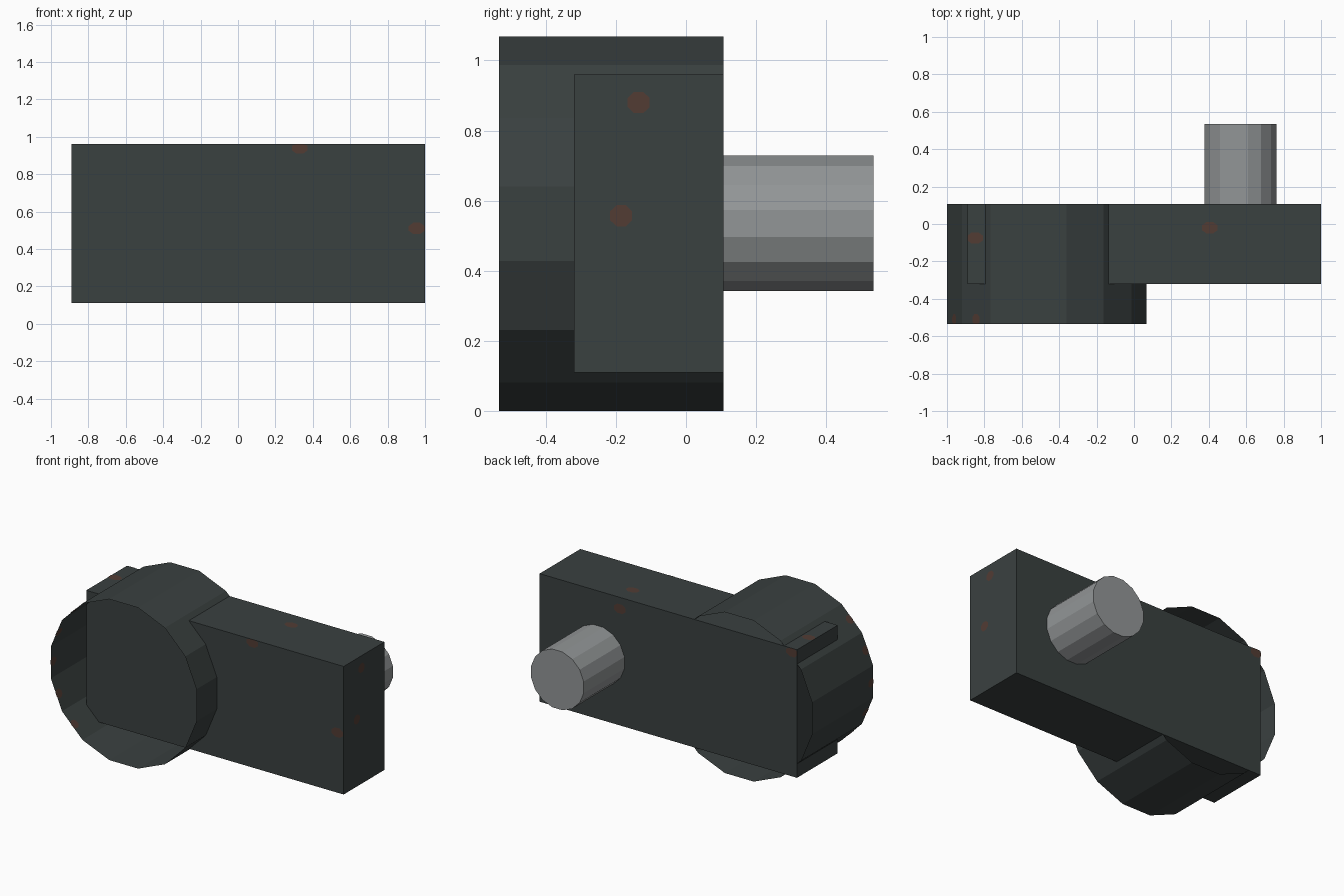
import bpy
import bmesh
from math import radians, cos, sin, tau
from mathutils import Vector, Matrix

cube = bpy.data.objects.get("Cube")
if cube:
    bpy.data.objects.remove(cube, do_unlink=True)


def material(name, rgb):
    mat = bpy.data.materials.new(name)
    mat.use_nodes = True
    colour = (*rgb, 1)
    mat.diffuse_color = colour
    bsdf = mat.node_tree.nodes["Principled BSDF"]
    bsdf.inputs["Base Color"].default_value = colour
    bsdf.inputs["Roughness"].default_value = 0.8
    return mat


DARK = material("dark_steel", (0.042, 0.052, 0.051))
GREY = material("bare_metal", (0.29, 0.305, 0.31))
RUST = material("rust_brown", (0.085, 0.045, 0.034))


def finish(name, bm, mat):
    mesh = bpy.data.meshes.new(name)
    bm.to_mesh(mesh)
    bm.free()
    mesh.materials.append(mat)
    obj = bpy.data.objects.new(name, mesh)
    bpy.context.collection.objects.link(obj)
    return obj


def cylinder_y(name, x, z, radius, y0, y1, mat, capped):
    """16-sided cylinder along y, with flats at top, bottom and sides."""
    bm = bmesh.new()
    place = (Matrix.Translation((x, (y0 + y1) / 2, z))
             @ Matrix.Rotation(radians(90), 4, 'X')
             @ Matrix.Rotation(tau / 32, 4, 'Z'))
    bmesh.ops.create_cone(bm, cap_ends=capped, segments=16, radius1=radius,
                          radius2=radius, depth=y1 - y0, matrix=place)
    return finish(name, bm, mat)


# Main body block
LOW, HIGH = Vector((-0.89, -0.32, 0.11)), Vector((1.0, 0.107, 0.96))
bm = bmesh.new()
size = HIGH - LOW
bmesh.ops.create_cube(bm, size=1, matrix=Matrix.Translation((LOW + HIGH) / 2)
                      @ Matrix.Diagonal((*size, 1)))
finish("body_block", bm, DARK)

# Open drum around one end, and the solid peg at the back of the other
DRUM_X, DRUM_Z, DRUM_R = -0.466, 0.534, 0.5445
FRONT = -0.534
cylinder_y("open_drum", DRUM_X, DRUM_Z, DRUM_R, FRONT, HIGH.y, DARK, False)
cylinder_y("back_peg", 0.57, 0.535, 0.197, HIGH.y, 0.535, GREY, True)


# Rust spots: thin octagons lying on the surfaces, trimmed at the edges
def add_spot(bm, centre, normal, along, long_r, short_r, low, high):
    n, u = Vector(normal), Vector(along)
    v = n.cross(u)
    verts = []
    for i in range(8):
        a = tau * (i + 0.5) / 8
        p = Vector(centre) + u * long_r * cos(a) + v * short_r * sin(a)
        p = Vector(max(l, min(h, c)) for c, l, h in zip(p, low, high))
        verts.append(bm.verts.new(p + n * 0.002))
    bm.faces.new(verts)


X, Y, Z = (1, 0, 0), (0, 1, 0), (0, 0, 1)
FACING_FRONT = (0, -1, 0)
bm = bmesh.new()
block_spots = [
    ((0.33, LOW.y, 0.94), FACING_FRONT, X),
    ((0.955, LOW.y, 0.51), FACING_FRONT, X),
    ((0.41, HIGH.y, 0.885), Y, X),
    ((-0.855, HIGH.y, 0.935), Y, X),
    ((0.405, -0.02, HIGH.z), Z, X),
    ((-0.85, -0.075, HIGH.z), Z, X),
    ((HIGH.x, -0.135, 0.88), X, Y),
    ((HIGH.x, -0.185, 0.557), X, Y),
]
for centre, normal, along in block_spots:
    add_spot(bm, centre, normal, along, 0.046 if along == X else 0.034, 0.033, LOW, HIGH)

# One spot near the front rim of five drum sides, inside and outside
flat = DRUM_R * cos(tau / 32)
for k in range(6, 11):
    a = tau * k / 16
    n = Vector((cos(a), 0, sin(a)))
    centre = Vector((DRUM_X, -0.512, DRUM_Z)) + n * flat
    for side in (1, -1):
        add_spot(bm, centre, n * side, Y, 0.034, 0.03, (-2, FRONT, -2), (2, 2, 2))
finish("rust_spots", bm, RUST)
